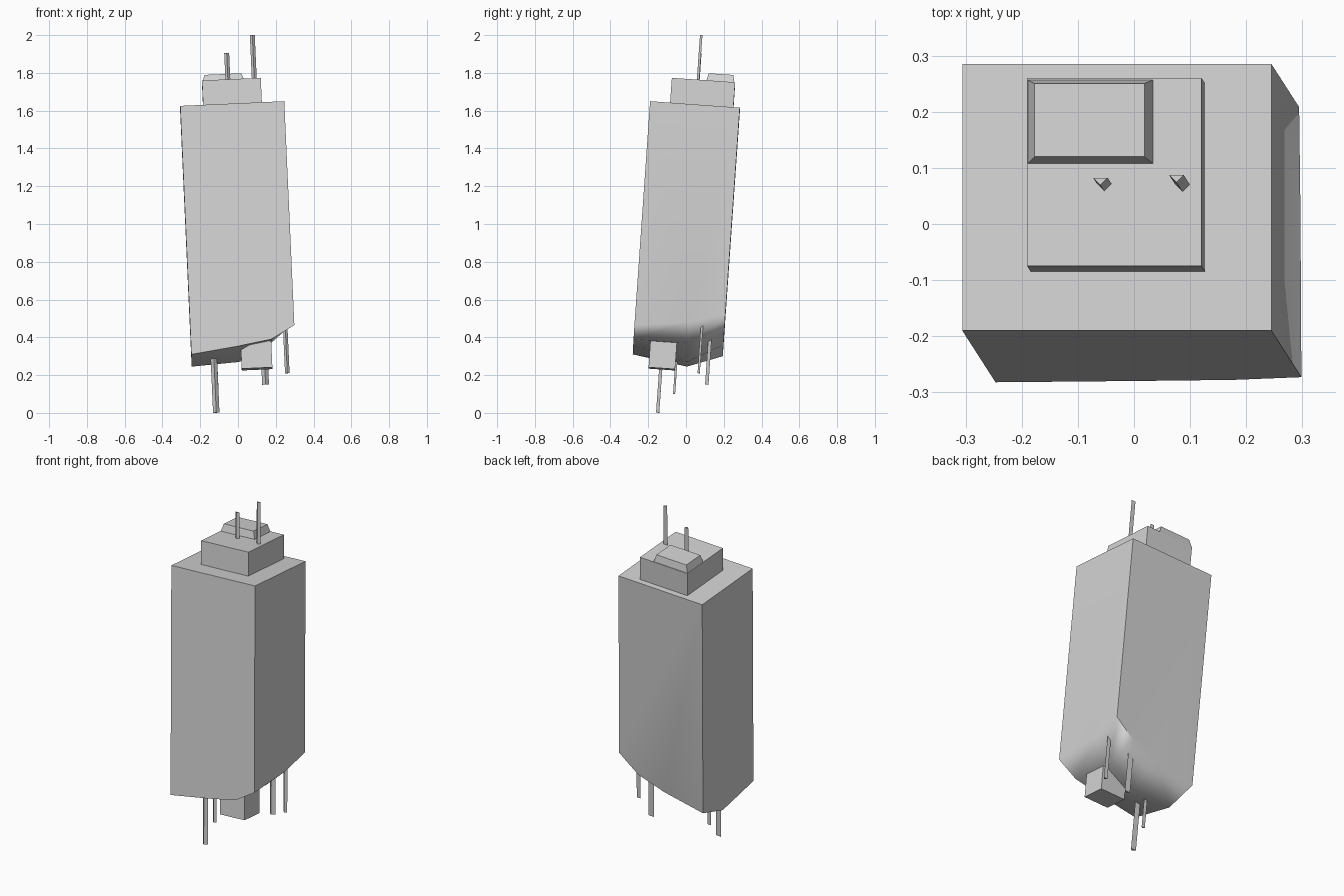
import bpy
import bmesh

cube = bpy.data.objects.get("Cube")
if cube:
    bpy.data.objects.remove(cube, do_unlink=True)

# The whole tower leans: sideways drift per unit of height
LEAN_X, LEAN_Y = -0.045, 0.07

grey = bpy.data.materials.new("light grey")
grey.use_nodes = True
colour = (0.65, 0.65, 0.65, 1)
grey.diffuse_color = colour
grey.node_tree.nodes["Principled BSDF"].inputs["Base Color"].default_value = colour


def finish(name, bm):
    bmesh.ops.recalc_face_normals(bm, faces=bm.faces)
    mesh = bpy.data.meshes.new(name)
    bm.to_mesh(mesh)
    bm.free()
    mesh.materials.append(grey)
    obj = bpy.data.objects.new(name, mesh)
    bpy.context.collection.objects.link(obj)
    return obj


def prism(name, outline, z, height, taper=1.0):
    """Leaning prism on an outline, with z the height of its base centre."""
    cx = sum(p[0] for p in outline) / len(outline)
    cy = sum(p[1] for p in outline) / len(outline)
    bm = bmesh.new()
    rings = []
    for h, k in ((0, 1), (height, taper)):
        ring = []
        for px, py in outline:
            dx, dy = (px - cx) * k, (py - cy) * k
            ring.append(bm.verts.new((cx + dx + LEAN_X * h, cy + dy + LEAN_Y * h,
                                      z + h - LEAN_X * dx - LEAN_Y * dy)))
        rings.append(ring)
    low, high = rings
    n = len(outline)
    bm.faces.new(low)
    bm.faces.new(high)
    for i in range(n):
        j = (i + 1) % n
        bm.faces.new((low[i], low[j], high[j], high[i]))
    return finish(name, bm)


def rect(x0, x1, y0, y1):
    return [(x0, y0), (x1, y0), (x1, y1), (x0, y1)]


def rod(name, x, y, z, height, w):
    """Thin three-sided rod whose foot is centred on x, y."""
    return prism(name, [(x - w / 2, y + w / 4), (x + w / 2, y + w / 4),
                        (x, y - w / 4)], z, height)


# Tower body: flat leaning top, ragged underside that rises toward +x
us = (-0.306, -0.05, 0.12, 0.245)
vs = (-0.19, 0.10, 0.285)
underside = ((0.31, 0.355, 0.39, 0.465),
             (0.245, 0.27, 0.37, 0.48),
             (0.30, 0.36, 0.42, 0.52))
bm = bmesh.new()


def body_vert(u, v, z):
    top = 1.65 + 0.045 * (u - 0.245) - 0.072 * (v + 0.19)
    z = top if z is None else z
    d = z - top
    return bm.verts.new((u + LEAN_X * d, v + LEAN_Y * d, z))


low = [[body_vert(u, v, z) for u, z in zip(us, row)]
       for v, row in zip(vs, underside)]
c = [body_vert(u, v, None) for v in (vs[0], vs[-1]) for u in (us[0], us[-1])]
for j in range(2):
    for i in range(3):
        bm.faces.new((low[j][i], low[j][i + 1], low[j + 1][i + 1], low[j + 1][i]))
bm.faces.new((c[0], c[1], c[3], c[2]))
bm.faces.new(low[0] + [c[1], c[0]])
bm.faces.new(low[2] + [c[3], c[2]])
bm.faces.new([r[0] for r in low] + [c[2], c[0]])
bm.faces.new([r[-1] for r in low] + [c[3], c[1]])
body = finish("tower_body", bm)
bpy.ops.object.select_all(action="DESELECT")
body.select_set(True)
bpy.context.view_layer.objects.active = body
bpy.ops.object.shade_smooth_by_angle(angle=1.22)
weighted = body.modifiers.new("weighted normals", "WEIGHTED_NORMAL")
weighted.keep_sharp = True

# Rooftop blocks
prism("roof_block", rect(-0.184, 0.127, -0.085, 0.25), 1.61, 0.145)
prism("roof_cap", rect(-0.19, 0.035, 0.107, 0.257), 1.744, 0.045, 0.87)

# Rooftop antennas
rod("short_antenna", -0.053, 0.065, 1.75, 0.155, 0.026)
rod("tall_antenna", 0.087, 0.063, 1.75, 0.25, 0.026)

# Box hanging below the body
prism("hanging_box", rect(0.02, 0.182, -0.198, -0.058), 0.233, 0.14)

# Broken rods hanging below the body
rod("front_rod", -0.115, -0.15, 0.001, 0.32, 0.034)
rod("thin_rod", -0.113, -0.063, 0.10, 0.22, 0.022)
rod("rear_rod", 0.146, 0.11, 0.15, 0.28, 0.036)
rod("side_rod", 0.261, 0.067, 0.21, 0.26, 0.024)
